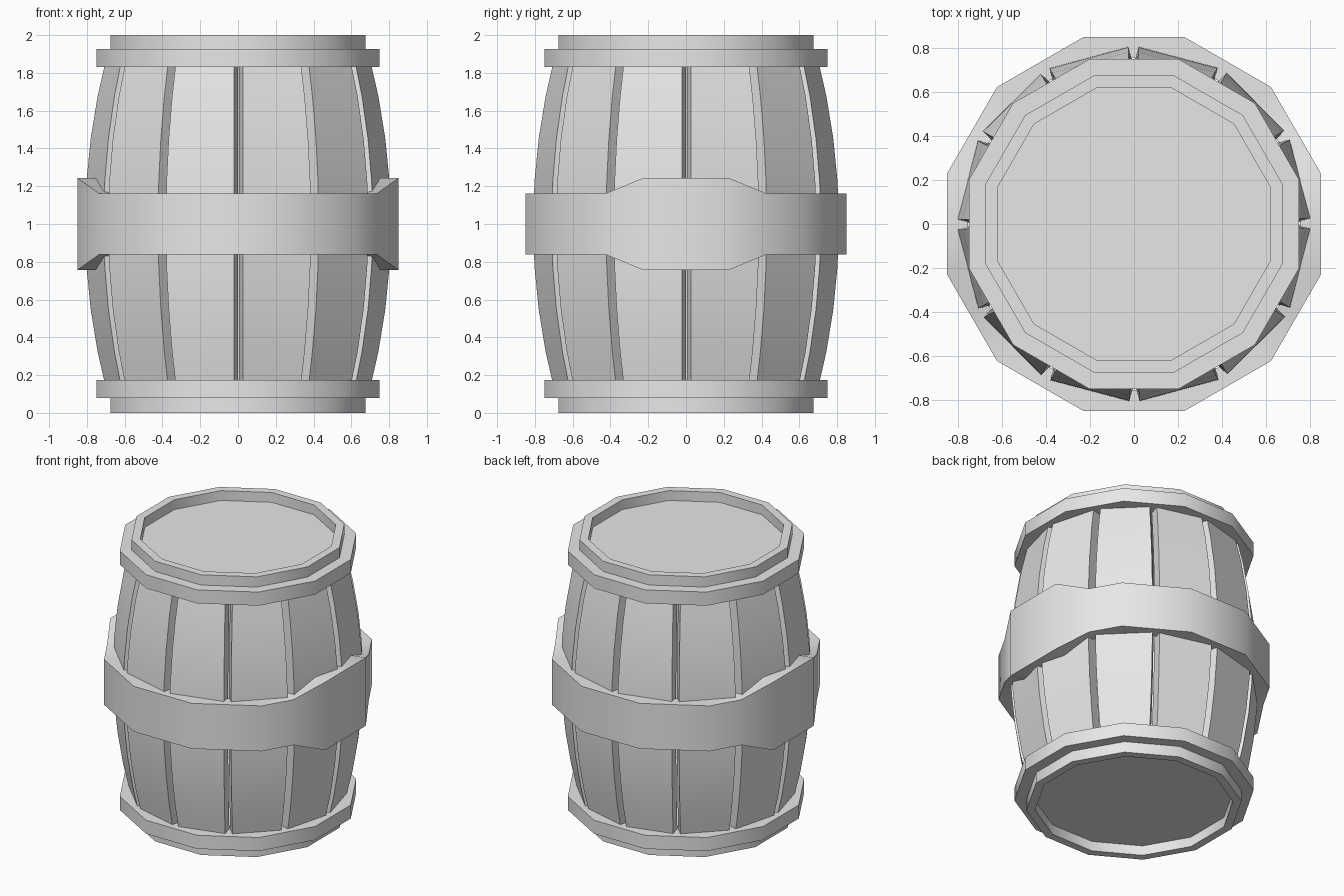
import bpy, bmesh, math
from mathutils import Matrix

if "Cube" in bpy.data.objects:
    bpy.data.objects.remove(bpy.data.objects["Cube"])

SIDES = 12
STEP = 2 * math.pi / SIDES

grey = bpy.data.materials.new("pale_grey")
grey.diffuse_color = (0.8, 0.8, 0.8, 1)
grey.use_nodes = True
grey.node_tree.nodes["Principled BSDF"].inputs["Base Color"].default_value = grey.diffuse_color


def finish(bm, name, smooth_angle):
    """Turn a bmesh into a shaded object."""
    bmesh.ops.recalc_face_normals(bm, faces=bm.faces[:])
    mesh = bpy.data.meshes.new(name)
    bm.to_mesh(mesh)
    bm.free()
    mesh.materials.append(grey)
    ob = bpy.data.objects.new(name, mesh)
    bpy.context.collection.objects.link(ob)
    bpy.ops.object.select_all(action='DESELECT')
    ob.select_set(True)
    bpy.context.view_layer.objects.active = ob
    bpy.ops.object.shade_smooth_by_angle(angle=math.radians(smooth_angle))
    return ob


def bridge(bm, loops, closed):
    """Skin a list of equal vertex loops with quads."""
    n = len(loops)
    for i in range(n if closed else n - 1):
        a, b = loops[i], loops[(i + 1) % n]
        for j in range(len(a)):
            k = (j + 1) % len(a)
            bm.faces.new((a[j], a[k], b[k], b[j]))


def ring(name, inner, outer, z0, z1):
    """Twelve-sided hoop; radii are measured to the middle of each side."""
    bm = bmesh.new()
    loops = []
    for i in range(SIDES):
        t = (i + 0.5) * STEP
        c, s = math.cos(t), math.sin(t)
        k = 1 / math.cos(STEP / 2)
        loops.append([bm.verts.new((r * k * c, r * k * s, z)) for r, z in
                      ((inner, z0), (outer, z0), (outer, z1), (inner, z1))])
    bridge(bm, loops, True)
    return finish(bm, name, 40)


def disc(name, apothem, z, thick):
    """Twelve-sided lid board."""
    bm = bmesh.new()
    r = apothem / math.cos(STEP / 2)
    bmesh.ops.create_cone(bm, cap_ends=True, segments=SIDES, radius1=r, radius2=r, depth=thick,
                          matrix=Matrix.Translation((0, 0, z)) @ Matrix.Rotation(STEP / 2, 4, 'Z'))
    return finish(bm, name, 40)


def stave(name, angle):
    """Bulging plank with a rectangular section."""
    bm = bmesh.new()
    thick, segs = 0.08, 8
    loops = []
    for i in range(segs + 1):
        t = -0.9 + 1.8 * i / segs
        a = 0.788 - 0.14 * t * t
        w = (a - thick) * math.tan(STEP / 2) - 0.003
        loops.append([bm.verts.new(p) for p in (
            (a, -w, 1 + t), (a, w, 1 + t), (a - thick, w, 1 + t), (a - thick, -w, 1 + t))])
    bridge(bm, loops, False)
    bm.faces.new(loops[0])
    bm.faces.new(loops[-1])
    bmesh.ops.rotate(bm, verts=bm.verts[:], matrix=Matrix.Rotation(angle, 3, 'Z'))
    return finish(bm, name, 30)


def middle_band(inner, outer):
    """Wide belt, taller on the left and right sides."""
    bm = bmesh.new()
    loops = []
    for i in range(SIDES * 2):
        t = i * STEP / 2
        k = 1 / math.cos(STEP / 2) if i % 2 else 1
        c, s = k * math.cos(t), k * math.sin(t)
        h = 0.243 if abs(math.sin(t)) < 0.3 else 0.162
        loops.append([bm.verts.new((r * c, r * s, 1 + z)) for r, z in
                      ((inner, -h), (outer, -h), (outer, h), (inner, h))])
    bridge(bm, loops, True)
    return finish(bm, "middle_band", 40)


# Planks, with narrow gaps between them
for i in range(SIDES):
    stave(f"stave_{i + 1}", (i + 0.5) * STEP + 0.003)

# Belt around the bulge
middle_band(0.755, 0.85)

# End hoops, rims and recessed lids
ring("bottom_rim", 0.62, 0.675, 0.0, 0.10)
ring("bottom_hoop", 0.60, 0.75, 0.078, 0.175)
disc("bottom_lid", 0.64, 0.09, 0.04)
ring("top_rim", 0.62, 0.675, 1.90, 2.0)
ring("top_hoop", 0.60, 0.75, 1.83, 1.927)
disc("top_lid", 0.64, 1.91, 0.04)
